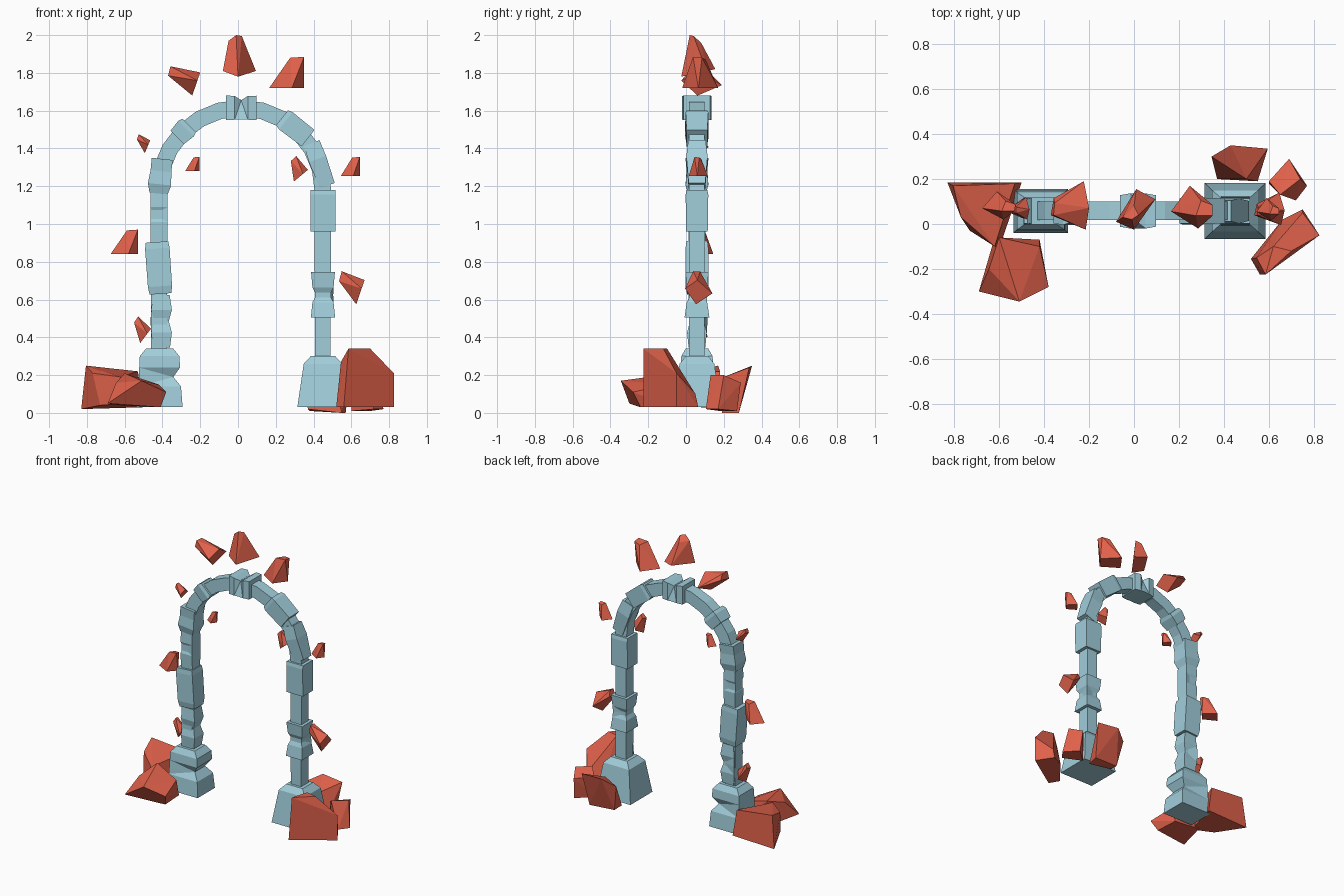
import bpy, bmesh
from math import sin, cos, pi, radians
from mathutils import Vector, Matrix

if "Cube" in bpy.data.objects:
    bpy.data.objects.remove(bpy.data.objects["Cube"])

YC = 0.058  # depth centre of the arch


def material(name, rgb):
    m = bpy.data.materials.new(name)
    m.diffuse_color = (*rgb, 1)
    m.use_nodes = True
    m.node_tree.nodes["Principled BSDF"].inputs["Base Color"].default_value = m.diffuse_color
    return m


BLUE = material("pale_stone", (0.36, 0.62, 0.71))
RED = material("red_rock", (0.75, 0.12, 0.07))


def finish(name, bm, mat):
    bmesh.ops.recalc_face_normals(bm, faces=bm.faces)
    me = bpy.data.meshes.new(name)
    bm.to_mesh(me)
    bm.free()
    me.materials.append(mat)
    ob = bpy.data.objects.new(name, me)
    bpy.context.collection.objects.link(ob)
    return ob


def loft(name, rings, chips=()):
    """Rectangular rings (x, z, tilt, half width, half depth); chips = dented (ring, corner)."""
    bm = bmesh.new()
    loops = []
    for i, (x, z, a, hx, hy) in enumerate(rings):
        loop = []
        for c, (sx, sy) in enumerate(((-1, -1), (1, -1), (1, 1), (-1, 1))):
            k = 0.66 if (i, c) in chips else 1
            u = sx * hx * k
            loop.append(bm.verts.new((x + u * cos(a), YC + sy * hy * k, z - u * sin(a))))
        loops.append(loop)
    for p, q in zip(loops, loops[1:]):
        for c in range(4):
            d = (c + 1) % 4
            bm.faces.new((p[c], p[d], q[d], q[c]))
    bm.faces.new(loops[0])
    bm.faces.new(loops[-1])
    bmesh.ops.connect_verts_concave(bm, faces=bm.faces)
    return finish(name, bm, BLUE)


def stone(name, x, z, deg, sections, chips=()):
    """Block around (x, z), sections = (offset along axis, half width, half depth)."""
    a = radians(deg)
    loft(name, [(x + t * sin(a), z + t * cos(a), a, hx, hy) for t, hx, hy in sections], chips)


def hull(name, pts):
    bm = bmesh.new()
    for p in pts:
        bm.verts.new(p)
    r = bmesh.ops.convex_hull(bm, input=bm.verts)
    junk = [v for v in bm.verts if not v.link_faces]
    bmesh.ops.delete(bm, geom=junk, context='VERTS')
    bmesh.ops.dissolve_limit(bm, angle_limit=radians(6), verts=bm.verts, edges=bm.edges)
    finish(name, bm, RED)


SHARD = [Vector(p) for p in ((0, .4, 0), (.45, 1, 0), (1, .45, 0), (.65, 0, 0),
                             (.6, .3, .97), (1, .3, 1), (1, .55, .97), (.72, .65, .92))]


def shard(name, lo, hi, deg=0):
    """Tapered splinter tipped about y, then fitted to a bounding box."""
    rot = Matrix.Rotation(radians(deg), 3, 'Y')
    pts = [rot @ p for p in SHARD]
    mn = [min(p[i] for p in pts) for i in range(3)]
    mx = [max(p[i] for p in pts) for i in range(3)]
    hull(name, [[lo[i] + (p[i] - mn[i]) / (mx[i] - mn[i]) * (hi[i] - lo[i])
                 for i in range(3)] for p in pts])


# Square-section core running up both legs and over the top
R, XC, ZC, W = 0.434, 0.015, 1.18, 0.041
core = [(XC - R, 0.2, 0, W, W)]
for i in range(13):
    t = pi * i / 12
    core.append((XC - R * cos(t), ZC + R * sin(t), t, W + 0.003, W))
core.append((XC + R, 0.2, pi, W, W))
loft("arch_core", core)

# Foot blocks
stone("left_foot", -0.415, 0.03, 0,
      [(0, .122, .098), (.11, .113, .09), (.16, .11, .088), (.21, .108, .086),
       (.27, .105, .083), (.31, .072, .06)], {(2, 1), (2, 2)})
stone("right_foot", 0.45, 0.03, 0,
      [(0, .136, .125), (.23, .102, .092), (.27, .065, .06)])

# Leg blocks
stone("left_lower_block", -0.405, 0.485, 0,
      [(-.14, .045, .044), (-.06, .055, .052), (0, .058, .056), (.06, .055, .052),
       (.14, .043, .044)], {(2, 0), (2, 1), (2, 2)})
stone("left_middle_block", -0.42, 0.77, -4,
      [(-.14, .058, .052), (-.1, .064, .06), (.1, .065, .06), (.135, .06, .056)])
stone("left_narrow_block", -0.418, 1.05, 0,
      [(-.14, .045, .044), (-.04, .046, .048), (0, .046, .048), (.04, .046, .048),
       (.14, .044, .044)], {(2, 0), (2, 3)})
stone("left_upper_block", -0.41, 1.26, 6,
      [(-.1, .048, .045), (-.05, .062, .06), (.02, .055, .055), (.085, .056, .06)])
stone("right_lower_block", 0.45, 0.625, 0,
      [(-.12, .064, .066), (-.04, .056, .054), (0, .054, .052), (.04, .056, .054),
       (.12, .063, .062)], {(2, 0), (2, 1), (2, 3)})
stone("right_upper_block", 0.45, 1.07, 0,
      [(-.11, .065, .057), (.085, .065, .06), (.11, .065, .055)])

# Blocks on the curve and the keystone
stone("left_curve_block", -0.29, 1.49, 45,
      [(-.045, .05, .055), (.02, .058, .062), (.045, .05, .055)])
stone("right_curve_block", 0.3, 1.51, -52,
      [(-.09, .055, .055), (.06, .058, .06), (.085, .05, .055)])
stone("right_shoulder_block", 0.428, 1.325, -20,
      [(-.13, .042, .044), (.02, .048, .056), (.11, .044, .046)])
stone("keystone", 0.017, 1.615, 90,
      [(-.08, .065, .07), (-.035, .063, .078), (0, .061, .078), (.035, .063, .078),
       (.08, .064, .07)], {(2, 0), (2, 3)})

# Floating shards around the arch
hull("crown_shard", [(-.08, .01, 1.81), (.01, .155, 1.82), (.095, .11, 1.81), (0, -.025, 1.78),
                     (-.05, .03, 1.97), (-.01, .02, 2.0), (.02, .04, 1.995), (0, .08, 1.96)])
shard("crown_left_shard", (-.37, -.025, 1.68), (-.2, .19, 1.835), -75)
shard("crown_right_shard", (.165, -.02, 1.72), (.35, .17, 1.885))
shard("left_high_shard", (-.535, .02, 1.375), (-.465, .12, 1.475), -65)
shard("left_inner_shard", (-.28, .02, 1.28), (-.205, .1, 1.355))
shard("right_inner_shard", (.28, .02, 1.225), (.37, .11, 1.36), -40)
shard("right_high_shard", (.545, .015, 1.255), (.645, .115, 1.355))
shard("left_mid_shard", (-.675, .02, .84), (-.53, .145, .97))
shard("right_mid_shard", (.535, -.005, .575), (.67, .14, .75), -70)
shard("left_low_shard", (-.55, .02, .37), (-.46, .115, .51), -50)

# Boulders around the feet
hull("left_back_boulder", [(-.83, .185, .02), (-.5, .185, .03), (-.6, -.11, .05), (-.73, -.03, .04),
                           (-.805, .17, .25), (-.53, .18, .22), (-.62, -.1, .19), (-.77, .03, .21)])
hull("left_front_boulder", [(-.69, -.3, .05), (-.41, -.24, .03), (-.42, -.07, .03), (-.62, -.06, .04),
                            (-.51, -.345, .17), (-.38, -.28, .11), (-.6, -.06, .21),
                            (-.42, -.1, .15), (-.645, -.2, .16)])
hull("right_front_boulder", [(.52, -.155, .03), (.56, -.225, .03), (.825, -.05, .03), (.75, .065, .03),
                             (.66, .02, .03), (.585, -.225, .34), (.7, -.12, .34), (.62, -.1, .34),
                             (.825, -.05, .21), (.75, .05, .1), (.545, -.15, .27)])
hull("right_back_boulder", [(.37, .2, .02), (.55, .19, 0), (.57, .28, 0), (.38, .27, .01),
                            (.345, .3, .2), (.43, .35, .25), (.595, .335, .24), (.5, .2, .19)])
hull("right_side_boulder", [(.6, .18, .01), (.7, .27, .01), (.77, .17, .02), (.72, .105, .02),
                            (.6, .19, .16), (.69, .29, .16), (.74, .2, .2), (.65, .13, .2)])
